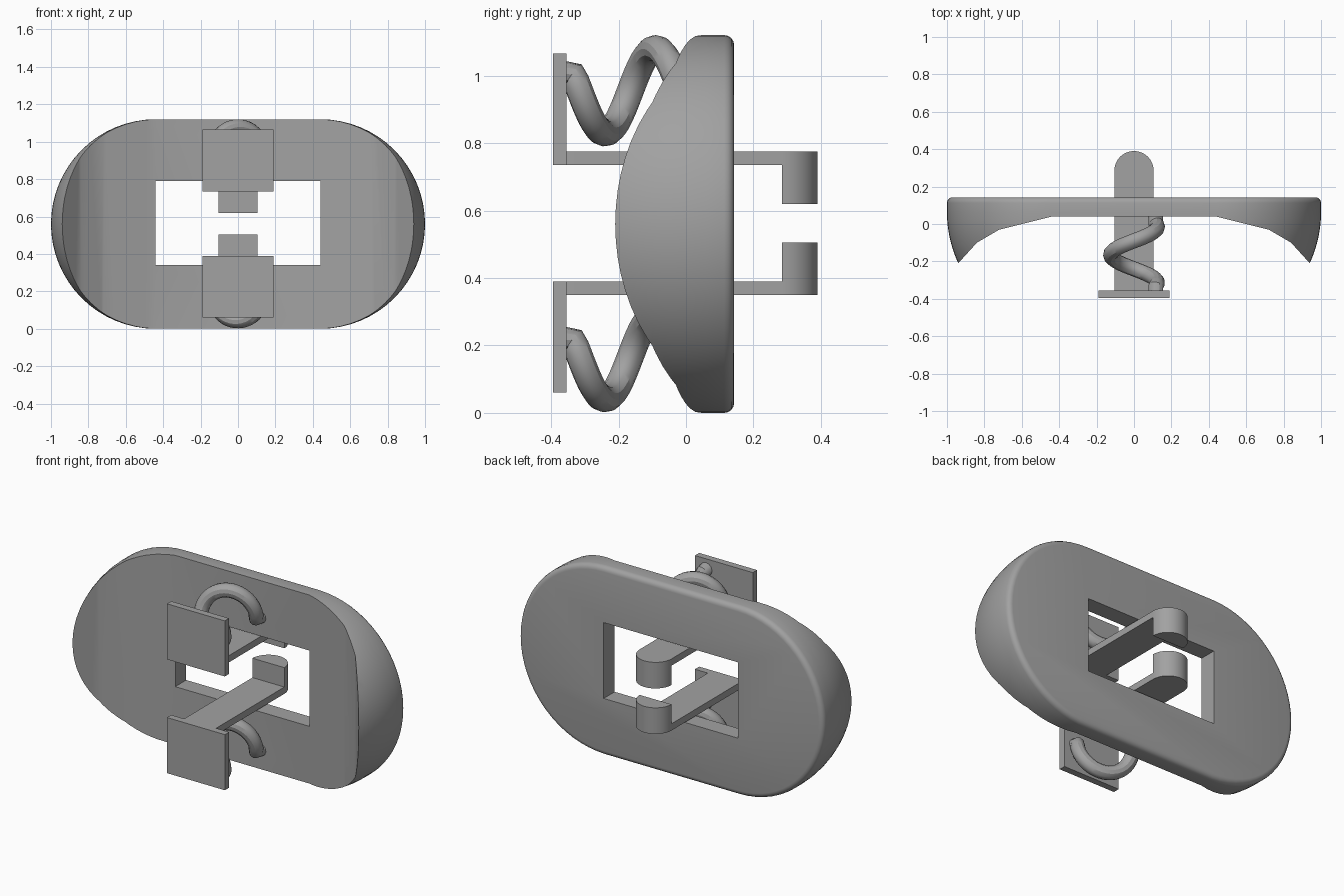
import bpy, bmesh, math
from mathutils import Vector

if "Cube" in bpy.data.objects:
    bpy.data.objects.remove(bpy.data.objects["Cube"])

grey = bpy.data.materials.new("plain grey")
grey.diffuse_color = (0.36, 0.36, 0.36, 1)
grey.use_nodes = True
grey.node_tree.nodes["Principled BSDF"].inputs["Base Color"].default_value = grey.diffuse_color
MID = 0.5625          # height the clips mirror about


def make(name, bm, smooth=True):
    bmesh.ops.recalc_face_normals(bm, faces=bm.faces[:])
    me = bpy.data.meshes.new(name)
    bm.to_mesh(me)
    bm.free()
    me.materials.append(grey)
    ob = bpy.data.objects.new(name, me)
    bpy.context.collection.objects.link(ob)
    if smooth:
        shade(ob)
    return ob


def shade(ob):
    bpy.ops.object.select_all(action='DESELECT')
    ob.select_set(True)
    bpy.context.view_layer.objects.active = ob
    bpy.ops.object.shade_smooth_by_angle(angle=math.radians(30))


def loft(rings):
    """Skin closed rings of equal length and cap both ends."""
    bm = bmesh.new()
    vs = [[bm.verts.new(p) for p in r] for r in rings]
    n = len(vs[0])
    for a, b in zip(vs, vs[1:]):
        for i in range(n):
            j = (i + 1) % n
            bm.faces.new((a[i], a[j], b[j], b[i]))
    bm.faces.new(vs[0])
    bm.faces.new(vs[-1])
    return bm


def prism_z(pts, z0, z1):
    return loft([[(x, y, z) for x, y in pts] for z in (z0, z1)])


def box_pts(x, y0, y1):
    return [(-x, y0), (x, y0), (x, y1), (-x, y1)]


def stadium(off, y, n=32):
    r = 0.56 - off
    pts = []
    for side in (1, -1):
        for i in range(n + 1):
            a = -math.pi / 2 + math.pi * i / n
            pts.append((side * (0.44 + r * math.cos(a)), y, 0.56 + side * r * math.sin(a)))
    return pts


# Body: stadium shell narrowing to the front, with a rounded back edge
rings = []
for i in range(11):
    y = -0.26 + 0.032 * i
    rings.append(stadium(0.06 * ((0.06 - y) / 0.27) ** 2, y))
for i in range(5):
    a = math.pi / 2 * i / 4
    rings.append(stadium(0.03 * (1 - math.cos(a)), 0.113 + 0.03 * math.sin(a)))
body = make("body", loft(rings), False)

# Cutters: hollowed front and the rectangular window
half = [(0.44, 0.04), (0.72, -0.03), (0.84, -0.10), (0.99, -0.265), (1.1, -0.5)]
front = half + [(-x, y) for x, y in reversed(half)]
cutters = [make("front_cutter", prism_z(front, -0.3, 1.5), False),
           make("window_cutter", prism_z(box_pts(0.44, -0.4, 0.4), 0.34, 0.79), False)]
bpy.context.view_layer.objects.active = body
for c in cutters:
    c.hide_render = True
    m = body.modifiers.new("cut", 'BOOLEAN')
    m.operation, m.solver, m.object = 'DIFFERENCE', 'EXACT', c
    bpy.ops.object.modifier_apply(modifier=m.name)
for c in cutters:
    bpy.data.objects.remove(c)
shade(body)

# Clips: push plate, arm and half-round post, mirrored top to bottom
R, YC = 0.105, 0.285
arc = [(R * math.cos(math.pi * i / 24), YC + R * math.sin(math.pi * i / 24)) for i in range(25)]
for tag, s in (("upper", 1), ("lower", -1)):
    def zz(z):
        return MID + s * (z - MID)
    make(tag + "_plate", prism_z(box_pts(0.19, -0.395, -0.355), zz(0.735), zz(1.065)))
    make(tag + "_arm", prism_z([(-R, -0.36), (R, -0.36)] + arc, zz(0.735), zz(0.775)))
    make(tag + "_post", prism_z(arc, zz(0.62), zz(0.74)))

# Springs: one coil turn with straight ends, as a swept tube
for tag, c in (("upper", 0.955), ("lower", 0.167)):
    path = [(0.117, -0.37, c + 0.05)]
    for i in range(49):
        t = -0.06 + 1.12 * i / 48
        a = -2 * math.pi * t
        path.append((0.125 * math.cos(a), -0.315 + 0.3 * t, c + 0.125 * math.sin(a)))
    path.append((0.115, 0.07, c - 0.055))
    cu = bpy.data.curves.new(tag + "_spring", 'CURVE')
    cu.dimensions = '3D'
    cu.bevel_depth = 0.04
    cu.bevel_resolution = 4
    cu.use_fill_caps = True
    sp = cu.splines.new('POLY')
    sp.points.add(len(path) - 1)
    for p, q in zip(sp.points, path):
        p.co = (*q, 1)
    sp.use_smooth = True
    cu.materials.append(grey)
    ob = bpy.data.objects.new(tag + "_spring", cu)
    bpy.context.collection.objects.link(ob)
    bpy.ops.object.select_all(action='DESELECT')
    ob.select_set(True)
    bpy.context.view_layer.objects.active = ob
    bpy.ops.object.convert(target='MESH')
    shade(bpy.context.view_layer.objects.active)
